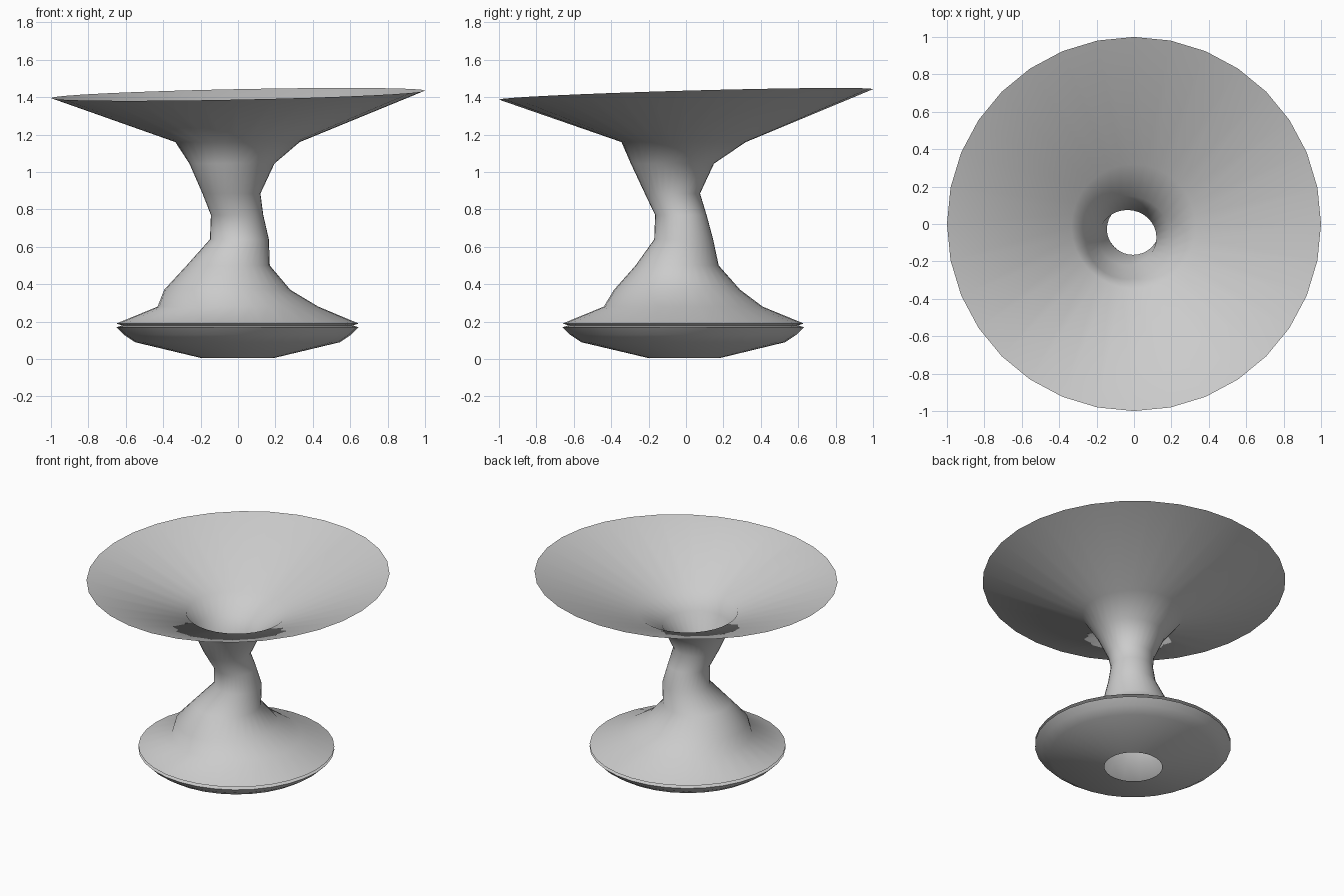
import bpy, bmesh, math

if "Cube" in bpy.data.objects:
    bpy.data.objects.remove(bpy.data.objects["Cube"])

SIDES = 32


def loft(name, rings):
    """Open skin through rings given as (x0, x1, y0, y1, z, tilt_x, tilt_y), bottom to top."""
    bm = bmesh.new()
    loops = []
    for x0, x1, y0, y1, z, tx, ty in rings:
        loop = []
        for i in range(SIDES):
            a = math.tau * i / SIDES
            c, s = math.cos(a), math.sin(a)
            loop.append(bm.verts.new(((x0 + x1) / 2 + c * (x1 - x0) / 2,
                                      (y0 + y1) / 2 + s * (y1 - y0) / 2,
                                      z + tx * c + ty * s)))
        loops.append(loop)
    for low, high in zip(loops, loops[1:]):
        for i in range(SIDES):
            j = (i + 1) % SIDES
            bm.faces.new((low[i], low[j], high[j], high[i]))
    mesh = bpy.data.meshes.new(name)
    bm.to_mesh(mesh)
    bm.free()
    obj = bpy.data.objects.new(name, mesh)
    bpy.context.collection.objects.link(obj)
    bpy.ops.object.select_all(action='DESELECT')
    obj.select_set(True)
    bpy.context.view_layer.objects.active = obj
    bpy.ops.object.shade_smooth_by_angle(angle=math.radians(60))
    return obj


# Shallow rounded foot with an open underside and a notched rim
loft("foot_dish", [
    (-0.195, 0.19, -0.20, 0.18, 0.005, 0, 0),
    (-0.55, 0.545, -0.56, 0.53, 0.09, 0, 0),
    (-0.61, 0.605, -0.62, 0.59, 0.13, 0, 0),
    (-0.65, 0.645, -0.66, 0.63, 0.17, 0, 0),
    (-0.62, 0.615, -0.63, 0.60, 0.18, 0, 0),
    (-0.65, 0.645, -0.66, 0.63, 0.19, 0, 0),
])

# Leaning hollow stem flaring into a wide, slightly tilted funnel top
loft("stem_and_funnel", [
    (-0.65, 0.645, -0.66, 0.63, 0.19, 0, 0),
    (-0.43, 0.43, -0.44, 0.41, 0.28, 0, 0),
    (-0.395, 0.28, -0.385, 0.29, 0.37, 0, 0),
    (-0.275, 0.17, -0.27, 0.175, 0.50, 0, 0),
    (-0.15, 0.165, -0.17, 0.145, 0.64, 0, 0),
    (-0.145, 0.135, -0.165, 0.11, 0.77, 0, 0),
    (-0.19, 0.12, -0.22, 0.075, 0.885, 0, 0),
    (-0.26, 0.195, -0.295, 0.15, 1.045, 0, 0),
    (-0.335, 0.33, -0.345, 0.32, 1.16, 0, 0),
    (-1.0, 1.0, -1.0, 1.0, 1.415, 0.02, 0.028),
])
